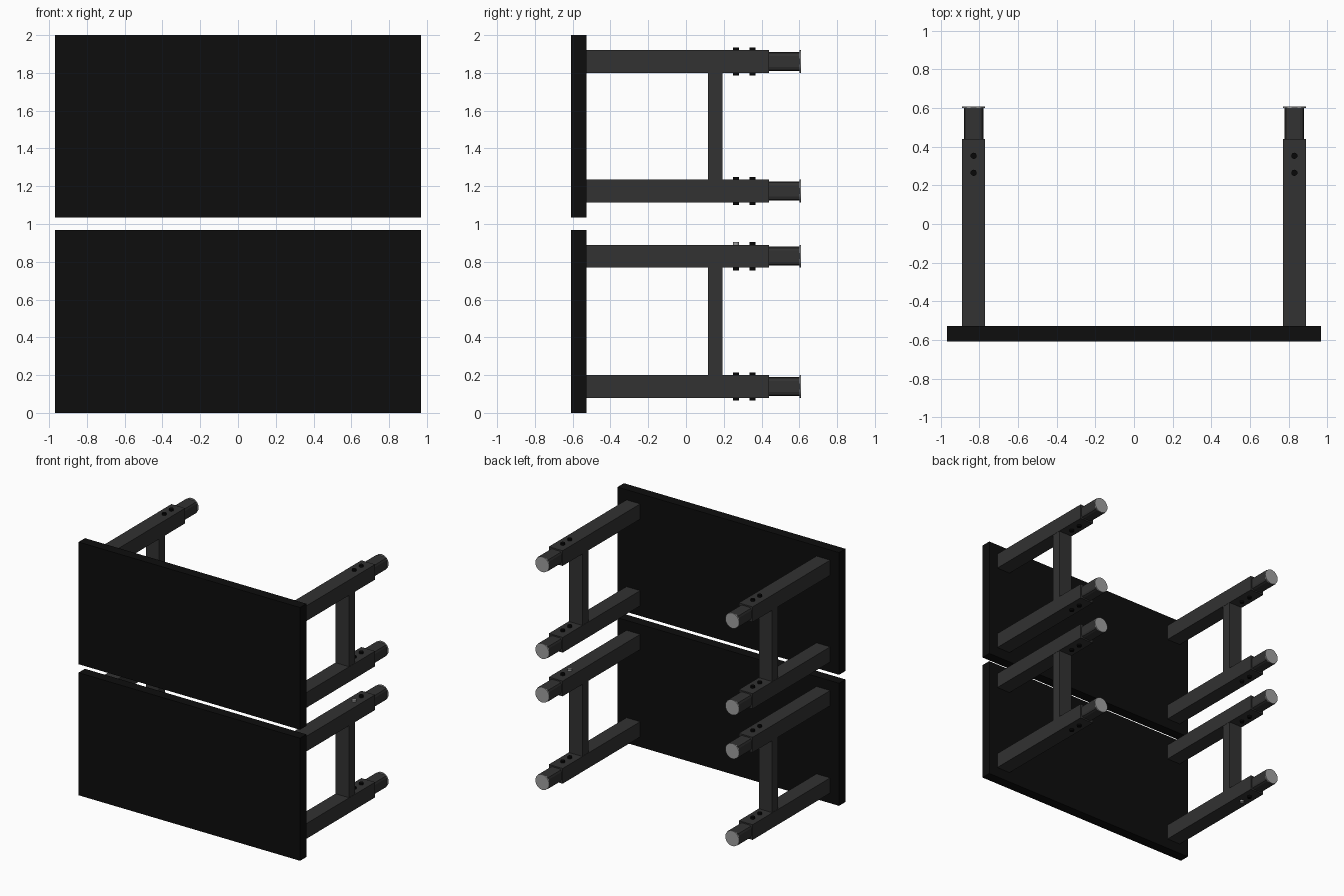
import bpy, bmesh, math
from mathutils import Matrix

if "Cube" in bpy.data.objects:
    bpy.data.objects.remove(bpy.data.objects["Cube"])


def material(name, v):
    m = bpy.data.materials.new(name)
    m.diffuse_color = (v, v, v, 1)
    m.use_nodes = True
    m.node_tree.nodes["Principled BSDF"].inputs["Base Color"].default_value = m.diffuse_color
    return m


BLACK = material("black_top", 0.004)
FRAME = material("dark_frame", 0.032)
BOLT = material("bolt_black", 0.002)
PALE = material("pale_grey", 0.35)


def finish(bm, name, mat, smooth=False):
    me = bpy.data.meshes.new(name)
    bm.to_mesh(me)
    bm.free()
    ob = bpy.data.objects.new(name, me)
    bpy.context.collection.objects.link(ob)
    me.materials.append(mat)
    if smooth:
        bpy.ops.object.select_all(action='DESELECT')
        ob.select_set(True)
        bpy.context.view_layer.objects.active = ob
        bpy.ops.object.shade_smooth_by_angle(angle=math.radians(35))
    return ob


def box(name, x, y, z, mat, bevel=0.0):
    bm = bmesh.new()
    bmesh.ops.create_cube(bm, size=1)
    for v in bm.verts:
        v.co = [lo + (c + 0.5) * (hi - lo) for c, (lo, hi) in zip(v.co, (x, y, z))]
    if bevel:
        # round only the edges running along the tube
        long_edges = [e for e in bm.edges
                      if abs(e.verts[0].co.y - e.verts[1].co.y) > 0.01]
        bmesh.ops.bevel(bm, geom=long_edges, offset=bevel, segments=2,
                        profile=0.5, affect='EDGES')
    return finish(bm, name, mat)


def cylinder(name, centre, radius, depth, axis, mat, sides=24):
    bm = bmesh.new()
    rot = Matrix.Rotation(math.pi / 2, 4, 'X') if axis == 'y' else Matrix()
    bmesh.ops.create_cone(bm, cap_ends=True, segments=sides, radius1=radius,
                          radius2=radius, depth=depth,
                          matrix=Matrix.Translation(centre) @ rot)
    return finish(bm, name, mat, True)


def leg(x, z, tag, pale_end):
    # outer square tube, sliding inner tube and round foot
    box("outer_leg_" + tag, (x - 0.06, x + 0.06), (-0.53, 0.44), (z - 0.06, z + 0.06), FRAME)
    box("inner_leg_" + tag, (x - 0.05, x + 0.05), (0.43, 0.602), (z - 0.05, z + 0.05), FRAME, 0.02)
    cylinder("foot_" + tag, (x, 0.605, z), 0.06, 0.008, 'y', PALE)
    # bolt heads above and below
    for i, y in enumerate((0.265, 0.353)):
        for s in (-1, 1):
            mat = PALE if (i == 0 and s == pale_end) else BOLT
            cylinder("bolt_" + tag, (x, y, z + s * 0.066), 0.016, 0.018, 'z', mat, 16)


# two tables on their sides, stacked one above the other
for table, (z0, z1, low, high) in {"lower": (0.0, 0.968, 0.14, 0.83),
                                   "upper": (1.035, 2.0, 1.175, 1.86)}.items():
    box("table_top_" + table, (-0.968, 0.968), (-0.608, -0.528), (z0, z1), BLACK)
    for side, x in (("left", -0.83), ("right", 0.83)):
        tag = table + "_" + side
        bare = table == "lower"
        leg(x, low, tag + "_bottom", -1 if bare and x < 0 else 0)
        leg(x, high, tag + "_top", 1 if bare and x > 0 else 0)
        # crossbar between the pair of legs
        box("crossbar_" + tag, (x - 0.058, x + 0.058), (0.117, 0.192),
            (low + 0.055, high - 0.055), FRAME)
